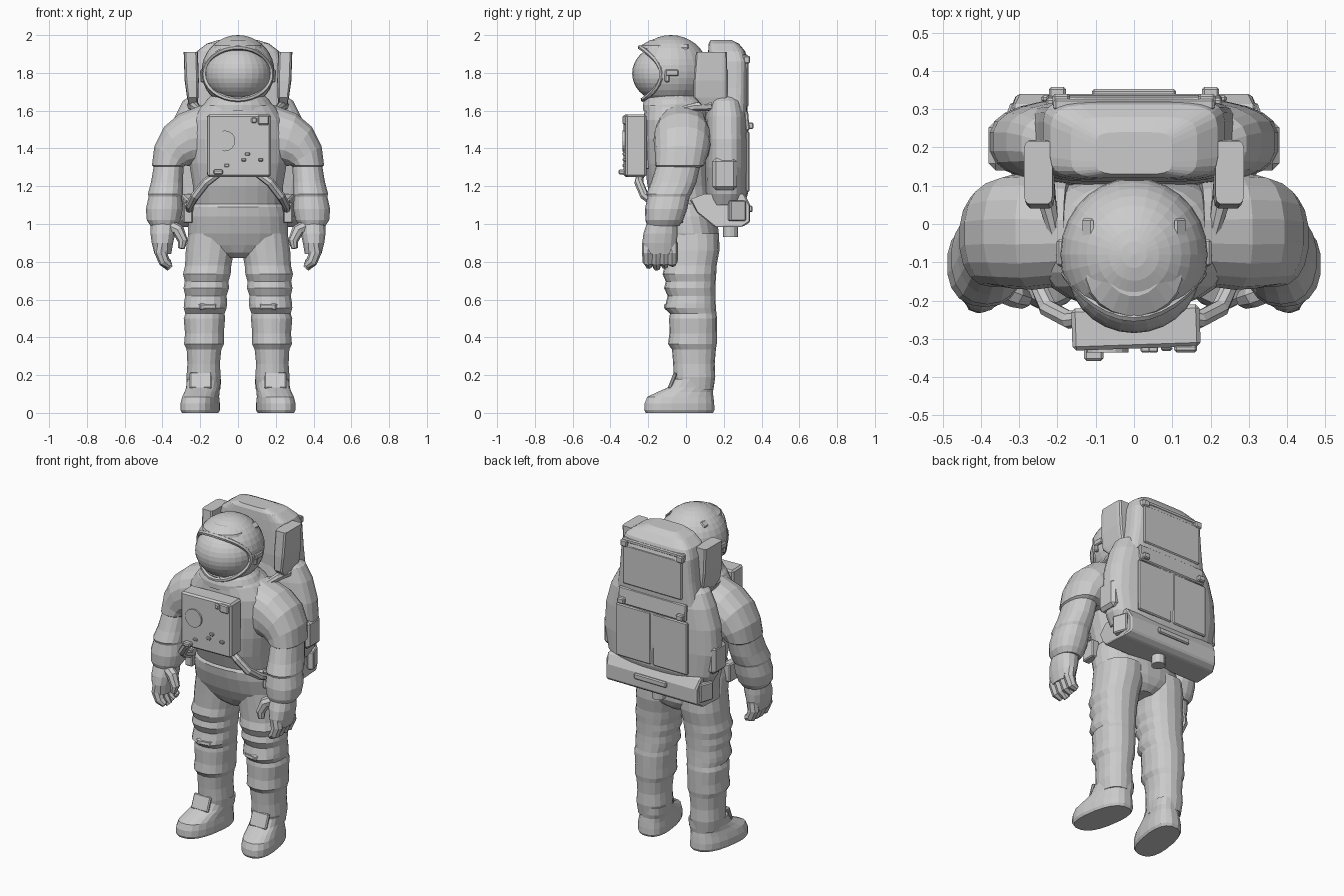
import bpy, bmesh, math
from mathutils import Vector, Matrix, Euler

def finish(name, bm, mirror=False, bevel=0.0):
    bmesh.ops.recalc_face_normals(bm, faces=bm.faces)
    me = bpy.data.meshes.new(name)
    bm.to_mesh(me)
    bm.free()
    ob = bpy.data.objects.new(name, me)
    bpy.context.collection.objects.link(ob)
    if bevel:
        b = ob.modifiers.new("bevel", 'BEVEL')
        b.width, b.segments = bevel, 1
    if mirror:
        ob.modifiers.new("mirror", 'MIRROR').use_mirror_merge = False
    return ob

def skin(bm, rings, closed=False):
    vs = [[bm.verts.new(p) for p in r] for r in rings]
    n = len(vs[0])
    pairs = list(zip(vs, vs[1:])) + ([(vs[-1], vs[0])] if closed else [])
    for a, b in pairs:
        for i in range(n):
            bm.faces.new((a[i], a[(i + 1) % n], b[(i + 1) % n], b[i]))
    if not closed:
        bm.faces.new(vs[0])
        bm.faces.new(vs[-1])

def loft(name, rings, n=18, e=2.3, mirror=False, shear=0.0):
    """rings: (x, y, z, rx, ry[, tilt about y in degrees])"""
    out = []
    for x, y, z, rx, ry, *t in rings:
        t = math.radians(t[0]) if t else 0
        ring = []
        for i in range(n):
            a = 2 * math.pi * (i + 0.5) / n
            c, s = math.cos(a), math.sin(a)
            u = rx * math.copysign(abs(c) ** (2 / e), c)
            v = y + ry * math.copysign(abs(s) ** (2 / e), s)
            ring.append((x + u * math.cos(t) + shear * v, v, z + u * math.sin(t)))
        out.append(ring)
    bm = bmesh.new()
    skin(bm, out)
    return finish(name, bm, mirror)

def tube(name, pts, r, n=8, mirror=False, closed=False):
    pts = [Vector(p) for p in pts]
    rs = r if isinstance(r, (list, tuple)) else [r] * len(pts)
    m, rings = len(pts), []
    for i, p in enumerate(pts):
        a = pts[(i - 1) % m] if closed else pts[max(i - 1, 0)]
        b = pts[(i + 1) % m] if closed else pts[min(i + 1, m - 1)]
        d = (b - a).normalized()
        u = d.cross(Vector((0.05, 1, 0.1))).normalized()
        v = d.cross(u)
        rings.append([p + rs[i] * (u * math.cos(2 * math.pi * k / n) + v * math.sin(2 * math.pi * k / n)) for k in range(n)])
    bm = bmesh.new()
    skin(bm, rings, closed)
    return finish(name, bm, mirror)

def box(name, c, size, rot=(0, 0, 0), mirror=False, bevel=0.006):
    bm = bmesh.new()
    M = Matrix.Translation(c) @ Euler([math.radians(a) for a in rot]).to_matrix().to_4x4() @ Matrix.Diagonal((*size, 1))
    bmesh.ops.create_cube(bm, size=1, matrix=M)
    return finish(name, bm, mirror, bevel)

def ball(name, c, s, seg=28, rings=18):
    bm = bmesh.new()
    bmesh.ops.create_uvsphere(bm, u_segments=seg, v_segments=rings, radius=1,
                              matrix=Matrix.Translation(c) @ Matrix.Diagonal((*s, 1)))
    return finish(name, bm)

def drum(name, c, r, depth, axis='Y', n=16):
    bm = bmesh.new()
    R = {'X': Matrix.Rotation(math.pi / 2, 4, 'Y'), 'Y': Matrix.Rotation(math.pi / 2, 4, 'X'), 'Z': Matrix()}[axis]
    bmesh.ops.create_cone(bm, cap_ends=True, segments=n, radius1=r, radius2=r, depth=depth, matrix=Matrix.Translation(c) @ R)
    return finish(name, bm)

# Torso with a soft waist step, and neck ring
loft("torso", [(0, .03, .82, .07, .09), (0, .03, .85, .15, .125), (0, .028, .89, .25, .145), (0, .015, .95, .268, .16),
               (0, -.005, 1.04, .262, .168), (0, -.01, 1.09, .248, .17), (0, -.01, 1.105, .236, .162), (0, -.03, 1.2, .24, .175),
               (0, -.04, 1.32, .26, .18), (0, -.045, 1.45, .27, .18), (0, -.05, 1.55, .25, .175), (0, -.055, 1.62, .2, .165),
               (0, -.06, 1.66, .15, .14)], n=24)
loft("neck_ring", [(0, -.07, 1.6, .19, .16), (0, -.07, 1.63, .185, .16), (0, -.07, 1.66, .165, .15), (0, -.07, 1.69, .13, .12)], n=24, e=2)

# Helmet: hood cut open at the front, visor and rim
hood = ball("helmet_hood", (0, -.08, 1.807), (.193, .2, .193))
cut = drum("visor_cutter", (0, -.275, 1.797), .138, .6, 'X', 28)
cut.hide_render = True
cut.hide_set(True)
bo = hood.modifiers.new("opening", 'BOOLEAN')
bo.operation, bo.object, bo.solver = 'DIFFERENCE', cut, 'EXACT'
ball("visor", (0, -.118, 1.797), (.174, .167, .15))
rim = []
for i in range(32):
    t = 2 * math.pi * i / 32
    c, s = math.cos(t), math.sin(t)
    rim.append((.178 * c, -.243 + .113 * c * c + .015 * max(0, -s), 1.797 + .138 * s))
tube("visor_rim", rim, .013, 6, closed=True)
loft("hood_brow", [(0, -.13, 1.93, .13, .115), (0, -.13, 1.945, .125, .11), (0, -.1, 1.975, .08, .089)], n=20, e=2)
box("visor_hinge", (.187, -.075, 1.8), (.03, .07, .035), mirror=True)
box("visor_hinge_tab", (.185, -.1, 1.775), (.028, .025, .05), mirror=True)
box("hood_tab", (.12, -.03, 1.94), (.04, .09, .012), (0, 42, 0), mirror=True)

# Arms: bulky sleeve over a narrower forearm
loft("sleeve", [(.17, -.02, 1.47, .165, .14, 85), (.265, -.02, 1.445, .148, .152, 72), (.32, -.02, 1.41, .128, .148, 55),
                (.352, -.025, 1.36, .106, .138, 30), (.367, -.035, 1.31, .09, .13, 0), (.367, -.037, 1.295, .07, .105)], mirror=True)
loft("forearm", [(.365, -.035, 1.33, .078, .115), (.376, -.065, 1.22, .086, .12), (.384, -.09, 1.16, .094, .12),
                 (.385, -.092, 1.145, .089, .112), (.39, -.105, 1.08, .099, .112), (.394, -.115, 1.02, .09, .1),
                 (.394, -.12, .99, .07, .085)], mirror=True)

# Gloves
loft("palm", [(.395, -.125, 1.01, .068, .08), (.398, -.135, .95, .067, .09), (.4, -.14, .9, .058, .092), (.398, -.14, .84, .045, .085)], n=14, mirror=True)
for i in range(4):
    y = -.2 + .042 * i
    end = .765 + .012 * abs(i - 1)
    tube("finger", [(.402, y, .9), (.41, y, .85), (.39, y, .8), (.36, y + .004, end)], [.032, .033, .03, .018], mirror=True)
tube("thumb", [(.36, -.165, .99), (.315, -.185, .965), (.292, -.195, .91), (.3, -.2, .87)], [.034, .033, .027, .017], mirror=True)

# Legs: folds are deeper on the front, so rings shift in y with them
loft("leg", [(.14, .03, .95, .125, .145), (.148, .032, .86, .13, .145), (.158, .025, .78, .124, .137), (.165, .018, .735, .128, .142),
             (.166, .025, .695, .117, .132), (.168, .02, .66, .122, .136), (.17, .029, .62, .111, .126), (.172, .025, .58, .116, .132),
             (.174, .022, .555, .115, .137), (.175, .038, .525, .105, .123), (.178, .038, .5, .111, .127), (.178, .038, .42, .104, .126),
             (.18, .034, .365, .107, .129), (.18, .042, .335, .093, .116), (.182, .042, .26, .087, .11), (.182, .045, .19, .092, .11),
             (.18, .045, .12, .085, .1)], mirror=True)
tube("knee_fold", [(.08, -.02, .575), (.13, -.088, .562), (.19, -.098, .562), (.255, -.04, .575)], [.012, .022, .022, .012], 6, mirror=True)

# Boots, splayed slightly outward
loft("boot", [(.195, -.035, 0, .09, .18), (.195, -.035, .015, .098, .188), (.195, -.035, .05, .098, .186), (.193, -.03, .085, .092, .177),
              (.19, -.005, .11, .088, .148), (.187, .025, .135, .088, .122), (.187, .042, .18, .088, .106)],
     n=20, e=2.5, mirror=True, shear=-.15)
box("boot_flap", (.198, -.072, .17), (.115, .02, .09), (-22, 0, 0), mirror=True)

# Chest control unit
box("chest_box", (.005, -.27, 1.415), (.335, .11, .33), (0, 0, 2), bevel=.01)
drum("chest_dial", (-.07, -.325, 1.44), .055, .022)
box("chest_gauge", (.135, -.325, 1.55), (.06, .02, .05))
box("chest_small_gauge", (.085, -.325, 1.55), (.03, .014, .03))
for x, z in ((.03, 1.34), (.12, 1.34), (-.06, 1.31), (.05, 1.37)):
    box("chest_switch", (x, -.325, z), (.025, .02, .016), bevel=.003)
box("chest_lever", (-.105, -.335, 1.275), (.05, .045, .025))
box("chest_rear_mount", (0, -.2, 1.42), (.26, .08, .26))

# Hoses from the chest unit to the waist
tube("waist_hose", [(.1, -.24, 1.27), (.17, -.25, 1.22), (.225, -.22, 1.15), (.255, -.15, 1.1), (.26, -.05, 1.06)], [.02, .024, .024, .022, .02], mirror=True)
box("waist_clip", (.265, -.06, 1.06), (.05, .09, .11), mirror=True)

# Backpack: domed top, wide middle, angled lower case
loft("pack_top", [(0, .22, 1.58, .27, .105), (0, .22, 1.72, .25, .11), (0, .222, 1.86, .238, .108), (0, .215, 1.915, .218, .098),
                  (0, .2, 1.955, .165, .08), (0, .185, 1.975, .1, .055)], n=28, e=5)
loft("pack_middle", [(0, .21, 1.1, .32, .1), (0, .215, 1.16, .355, .113), (0, .215, 1.3, .38, .118), (0, .215, 1.45, .37, .118),
                     (0, .215, 1.57, .335, .115), (0, .21, 1.65, .295, .1), (0, .2, 1.68, .25, .08)], n=28, e=2.8)
prof = [(.02, 1.13, .27), (.06, 1.06, .27), (.15, .985, .34), (.3, .985, .33), (.34, 1.01, .305), (.34, 1.1, .305), (.31, 1.16, .32), (.1, 1.16, .3)]
bm = bmesh.new()
skin(bm, [[(s * w, y, z) for y, z, w in prof] for s in (-1, 1)])
finish("pack_lower_case", bm, bevel=.008)
box("pack_handle", (0, .34, 1.08), (.22, .025, .035))
box("pack_corner", (.318, .27, 1.07), (.04, .09, .11), (0, 0, 20), mirror=True)
drum("pack_nozzle", (.02, .235, .965), .04, .07, 'Z', 12)

# Backpack brackets, panels and fittings
loft("pack_side_bracket", [(.235, .15, 1.62, .022, .06), (.24, .13, 1.67, .03, .09), (.245, .13, 1.76, .038, .09), (.25, .135, 1.91, .038, .083)],
     n=12, e=7, mirror=True)
box("pack_back_panel", (0, .322, 1.74), (.4, .02, .24))
box("pack_top_band", (0, .312, 1.885), (.42, .03, .025))
box("pack_mid_flap", (.125, .327, 1.33), (.235, .018, .32), mirror=True)
box("pack_upper_flap", (0, .322, 1.545), (.46, .022, .1), (5, 0, 0))
box("pack_knob", (.2, .34, 1.52), (.045, .035, .035), mirror=True)
box("pack_top_latch", (.19, .322, 1.87), (.045, .035, .04), mirror=True)
box("pack_side_pod", (.345, .205, 1.265), (.07, .13, .17), bevel=.018, mirror=True)
tube("shoulder_strap", [(.24, .14, 1.63), (.225, .05, 1.62), (.2, -.06, 1.6)], [.03, .024, .012], mirror=True)
